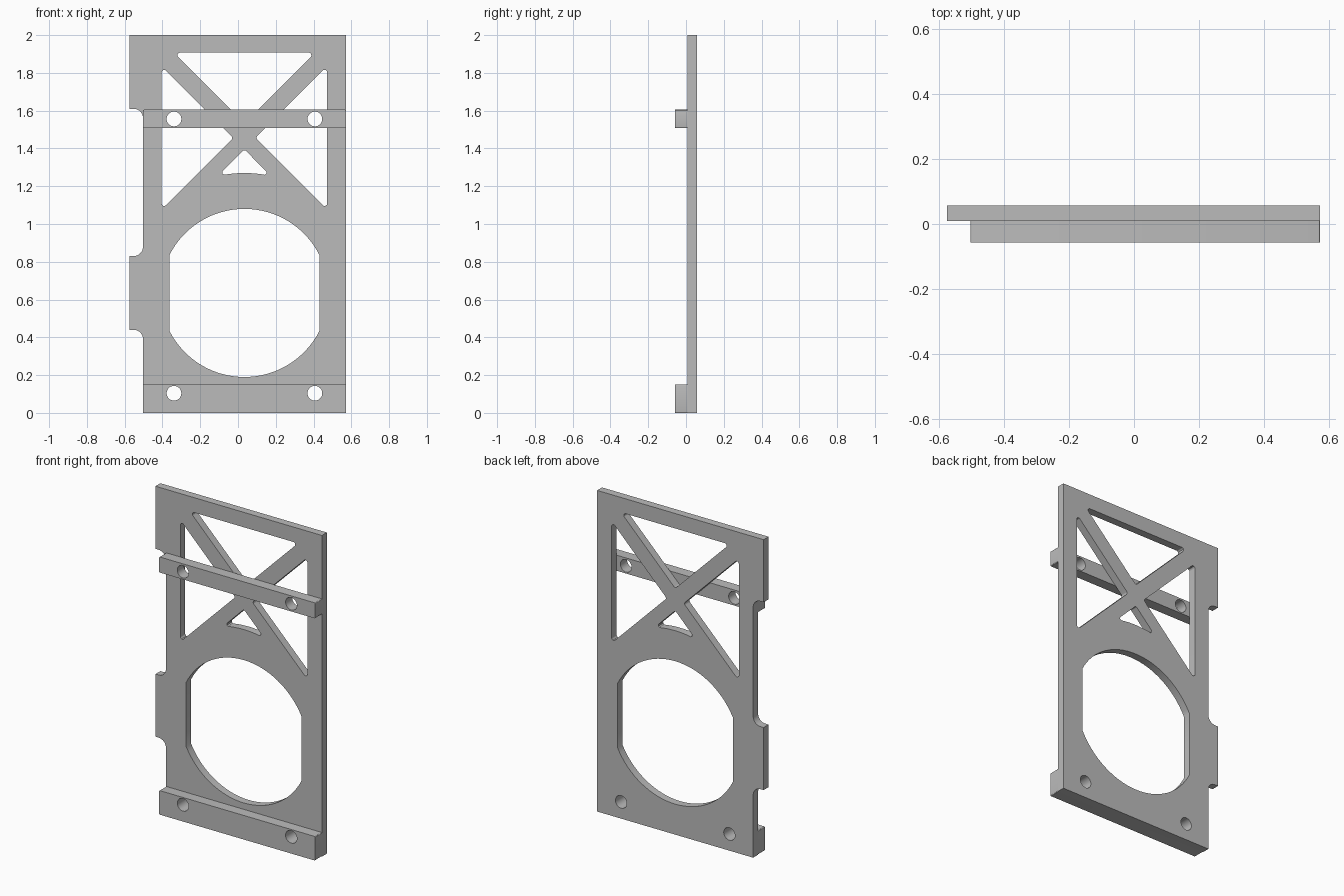
import bpy, bmesh, math
from mathutils import Vector

if "Cube" in bpy.data.objects:
    bpy.data.objects.remove(bpy.data.objects["Cube"])

CX, CZ = 0.034, 0.635          # centre of the large opening
Y_FRONT, Y_MID, Y_BACK = -0.0575, 0.009, 0.0575

grey = bpy.data.materials.new("grey plastic")
grey.diffuse_color = (0.5, 0.5, 0.5, 1)
grey.use_nodes = True
grey.node_tree.nodes["Principled BSDF"].inputs["Base Color"].default_value = grey.diffuse_color


def arc(cx, cz, r, a0, a1, n):
    """Points along an arc, angles in degrees."""
    angles = [math.radians(a0 + (a1 - a0) * i / n) for i in range(n + 1)]
    return [(cx + r * math.cos(a), cz + r * math.sin(a)) for a in angles]


def circle(cx, cz, r, n=32):
    return arc(cx, cz, r, 0, 360, n)[:-1]


def rounded(points, r, n=6):
    """Round every corner of a closed outline."""
    out = []
    for i, p in enumerate(points):
        p = Vector(p)
        a = (Vector(points[i - 1]) - p).normalized()
        b = (Vector(points[(i + 1) % len(points)]) - p).normalized()
        half = a.angle(b) / 2
        if half > math.radians(80):
            out.append(tuple(p))
            continue
        c = p + (a + b).normalized() * r / math.sin(half)
        s = p + a * r / math.tan(half) - c
        e = p + b * r / math.tan(half) - c
        for k in range(n + 1):
            out.append(tuple(c + s.lerp(e, k / n).normalized() * r))
    return out


def mirrored(points):
    return [(2 * CX - x, z) for x, z in points]


def slab(name, loops, y0, y1):
    """Extrude an outline with holes between two depths."""
    cu = bpy.data.curves.new(name, 'CURVE')
    cu.dimensions = '2D'
    cu.fill_mode = 'BOTH'
    cu.extrude = (y1 - y0) / 2
    for pts in loops:
        sp = cu.splines.new('POLY')
        sp.points.add(len(pts) - 1)
        for q, (x, z) in zip(sp.points, pts):
            q.co = (x, z, 0, 1)
        sp.use_cyclic_u = True
    tmp = bpy.data.objects.new(name + "_outline", cu)
    bpy.context.collection.objects.link(tmp)
    bpy.context.view_layer.update()
    me = bpy.data.meshes.new_from_object(
        tmp.evaluated_get(bpy.context.evaluated_depsgraph_get()))
    bpy.data.objects.remove(tmp)
    # stand the profile upright and weld the caps to the walls
    bm = bmesh.new()
    bm.from_mesh(me)
    for v in bm.verts:
        x, z, d = v.co
        v.co = (x, (y0 + y1) / 2 - d, z)
    bmesh.ops.remove_doubles(bm, verts=bm.verts, dist=1e-5)
    bmesh.ops.recalc_face_normals(bm, faces=bm.faces)
    bm.to_mesh(me)
    bm.free()
    me.materials.clear()
    me.materials.append(grey)
    ob = bpy.data.objects.new(name, me)
    bpy.context.collection.objects.link(ob)
    bpy.ops.object.select_all(action='DESELECT')
    ob.select_set(True)
    bpy.context.view_layer.objects.active = ob
    bpy.ops.object.shade_smooth_by_angle(angle=math.radians(30))
    return ob


# outer edge of the plate, with filleted notches on the left
L, N, R = -0.575, -0.503, 0.572
F = 0.05
outline = [(N, 0), (R, 0), (R, 2), (L, 2), (L, 1.61)]
outline += arc(N - F, 1.61 - F, F, 90, 0, 8)
outline += arc(N - F, 0.83 + F, F, 0, -90, 8)
outline += [(L, 0.83), (L, 0.44)]
outline += arc(N - F, 0.44 - F, F, 90, 0, 8)

# large round opening with flattened sides
RAD, FLAT = 0.445, 0.397
a = math.degrees(math.acos(FLAT / RAD))
opening = arc(CX, CZ, RAD, a, 180 - a, 32) + arc(CX, CZ, RAD, 180 + a, 360 - a, 32)

# truss cut-outs
side = rounded([(-0.404, 1.077), (-0.025, 1.456), (-0.404, 1.835)], 0.013)
top = rounded([(CX - 0.373, 1.907), (CX, 1.534), (CX + 0.373, 1.907)], 0.013)
t = math.degrees(math.asin(0.14 / 0.635))
small = rounded([(CX, 1.395)] + arc(CX, CZ, 0.635, 90 + t, 90 - t, 10), 0.011)

low_holes = [circle(x, 0.104, 0.039) for x in (-0.339, 0.407)]
high_holes = [circle(x, 1.556, 0.039) for x in (-0.339, 0.407)]

slab("plate", [outline, opening, side, mirrored(side), top, small] + low_holes,
     Y_MID, Y_BACK)


# mounting bars on the front
def bar(name, z0, z1, holes):
    box = rounded([(N, z0), (R, z0), (R, z1), (N, z1)], 0.006, 3)
    slab(name, [box] + holes, Y_FRONT, Y_MID)


bar("lower_bar", 0, 0.15, low_holes)
bar("upper_bar", 1.508, 1.605, high_holes)
